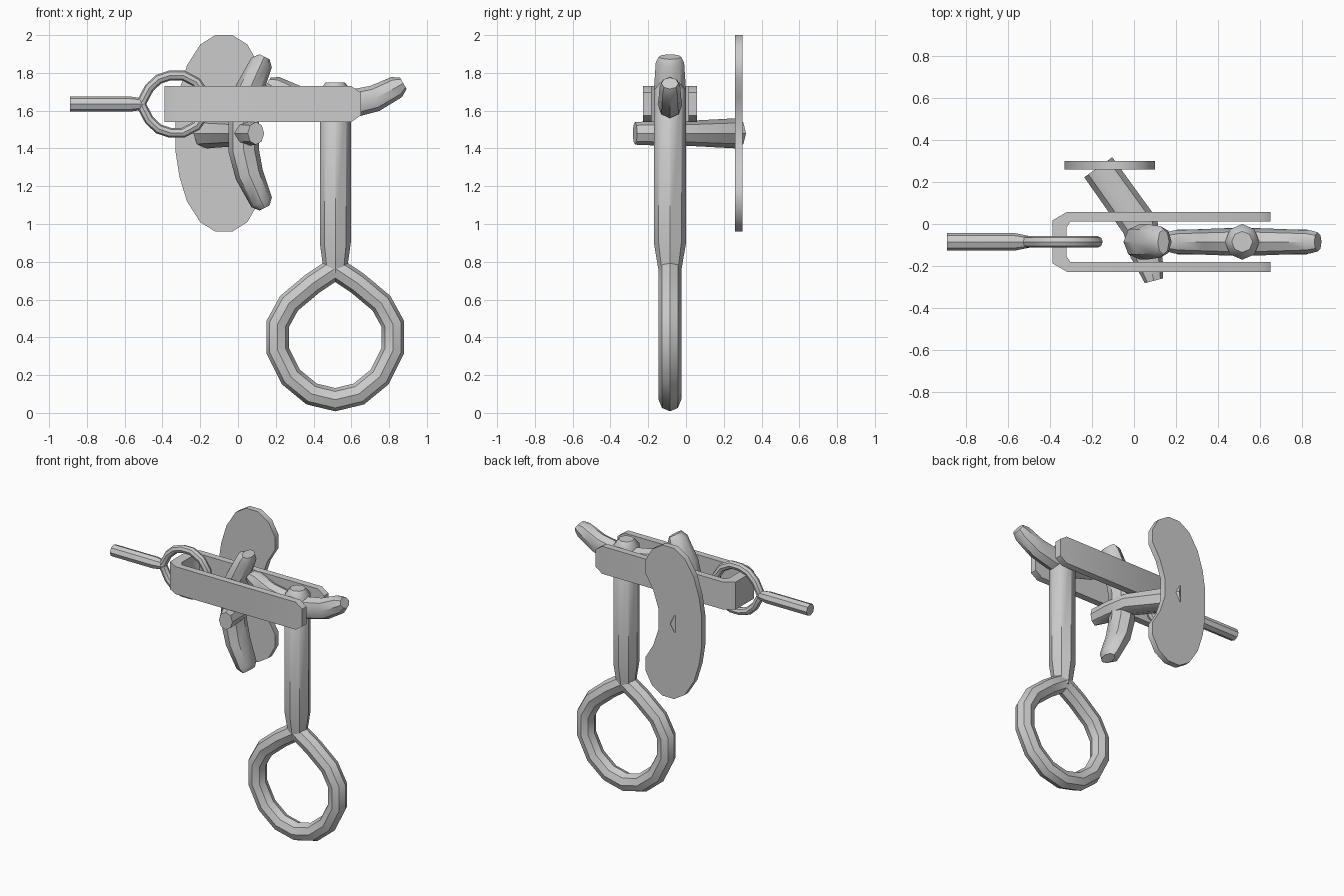
import bpy, bmesh
from math import cos, sin, pi, radians
from mathutils import Vector

if "Cube" in bpy.data.objects:
    bpy.data.objects.remove(bpy.data.objects["Cube"])

Y0 = -0.085  # plane of the central parts
X, Y, Z = Vector((1, 0, 0)), Vector((0, 1, 0)), Vector((0, 0, 1))


def finish(name, bm):
    bmesh.ops.recalc_face_normals(bm, faces=bm.faces)
    me = bpy.data.meshes.new(name)
    bm.to_mesh(me)
    bm.free()
    ob = bpy.data.objects.new(name, me)
    bpy.context.collection.objects.link(ob)
    bpy.ops.object.select_all(action='DESELECT')
    ob.select_set(True)
    bpy.context.view_layer.objects.active = ob
    bpy.ops.object.shade_smooth_by_angle(angle=radians(40))
    return ob


def sweep(name, path, radii, normal, sides=8, closed=False, phase=0.0):
    """Sweep an elliptical section along a planar path; radii = (in plane, along normal)."""
    bm = bmesh.new()
    pts = [Vector(p) for p in path]
    n = len(pts)
    rings = []
    for i, p in enumerate(pts):
        a = pts[i - 1] if closed or i else p
        b = pts[(i + 1) % n] if closed or i < n - 1 else p
        d1 = (p - a).normalized() if i or closed else Vector()
        d2 = (b - p).normalized()
        t = (d1 + d2).normalized()
        side = normal.cross(t).normalized()
        miter = 1 / max(0.7, t.dot(d2 if d2.length else d1))
        ra, rb = radii[i] if isinstance(radii, list) else radii
        rings.append([bm.verts.new(p + side * ra * miter * cos(phase + 2 * pi * k / sides)
                                   + normal * rb * sin(phase + 2 * pi * k / sides))
                      for k in range(sides)])
    for i in range(n if closed else n - 1):
        r, s = rings[i], rings[(i + 1) % n]
        for k in range(sides):
            m = (k + 1) % sides
            bm.faces.new((r[k], r[m], s[m], s[k]))
    if not closed:
        bm.faces.new(rings[0])
        bm.faces.new(rings[-1])
    return finish(name, bm)


def front(pts):
    return [(x, Y0, z) for x, z in pts]


# kidney-shaped back plate, half outline mirrored about its middle height
half = [(-0.33, 0.10), (-0.31, 0.23), (-0.27, 0.36), (-0.20, 0.47), (-0.12, 0.52), (-0.03, 0.52),
        (0.05, 0.47), (0.10, 0.38), (0.10, 0.29), (0.04, 0.19), (0.0, 0.07)]
outline = half + [(x, -z) for x, z in reversed(half)]
bm = bmesh.new()
face = bm.faces.new([bm.verts.new((x, 0.26, 1.48 + z)) for x, z in outline])
ext = bmesh.ops.extrude_face_region(bm, geom=[face])
bmesh.ops.translate(bm, vec=(0, 0.04, 0), verts=[g for g in ext['geom'] if isinstance(g, bmesh.types.BMVert)])
if not any(abs(f.normal.y) > 0.9 and f.calc_center_median().y < 0.27 for f in bm.faces):
    bm.faces.new([v for v in bm.verts if v.co.y < 0.27][:len(outline)])
finish("back_plate", bm)

# slanted arm from the plate to the lever
sweep("plate_arm", [(-0.17, 0.27, 1.48), (0.03, -0.01, 1.48), (0.06, -0.14, 1.48), (0.095, -0.27, 1.48)],
      [(0.082, 0.08), (0.085, 0.065), (0.078, 0.065), (0.045, 0.06)], Z)

# curved upright lever
sweep("lever", front([(0.14, 1.885), (0.125, 1.855), (0.06, 1.71), (0.03, 1.58), (0.03, 1.39),
                      (0.06, 1.26), (0.125, 1.115), (0.14, 1.085)]),
      [(0.03, 0.06), (0.06, 0.075), (0.075, 0.085), (0.08, 0.085), (0.08, 0.085),
       (0.075, 0.085), (0.06, 0.075), (0.03, 0.06)], Y)

# curved crossbar on top of the hanging rod
arm = [(0.36, 1.745, 0.035, 0.045), (0.325, 1.725, 0.06, 0.055),
       (0.21, 1.665, 0.07, 0.06), (0.08, 1.635, 0.075, 0.065)]
bar = [(0.515 - d, z, a, b) for d, z, a, b in arm] + [(0.515 + d, z, a, b) for d, z, a, b in reversed(arm)]
sweep("crossbar", front([q[:2] for q in bar]), [q[2:] for q in bar], Y)

# hanging rod with its pull ring
sweep("hanging_rod", front([(0.515, 0.74), (0.515, 0.9), (0.515, 1.71), (0.515, 1.75)]),
      [(0.06, 0.058), (0.082, 0.085), (0.082, 0.085), (0.05, 0.05)], Y)
right = [(0.12, 0.685), (0.245, 0.58), (0.305, 0.47), (0.305, 0.33), (0.235, 0.19), (0.125, 0.10)]
loop = [(0, 0.765)] + right + [(0, 0.07)] + [(-x, z) for x, z in reversed(right)]
sweep("pull_ring", front([(0.515 + x, z) for x, z in loop]), (0.06, 0.06), Y, closed=True)

# small eye bolt through the end of the clevis
sweep("eye_shank", front([(-0.89, 1.635), (-0.57, 1.635), (-0.50, 1.635)]),
      [(0.04, 0.042), (0.04, 0.042), (0.03, 0.028)], Y)
top = [(-0.47, 0.085), (-0.42, 0.132), (-0.36, 0.152), (-0.29, 0.152), (-0.22, 0.115), (-0.175, 0.05)]
eye = [(-0.515, 0)] + top + [(x, -z) for x, z in reversed(top)]
sweep("eye_ring", front([(x, 1.635 + z) for x, z in eye]), (0.026, 0.028), Y, closed=True)

# U-shaped clevis: flat strap bent round the left end
q = 2 ** 0.5
strap = [(0.65, 0.12, 0.06), (0.60, 0.12, 0.095), (-0.31, 0.12, 0.095), (-0.355, 0.085, 0.095)]
strap += [(x, -y, h) for x, y, h in reversed(strap)]
sweep("clevis", [(x, Y0 + y, 1.635) for x, y, h in strap],
      [((0.034 if x < -0.33 else 0.023) * q, h * q) for x, y, h in strap], Z, sides=4, phase=pi / 4)
